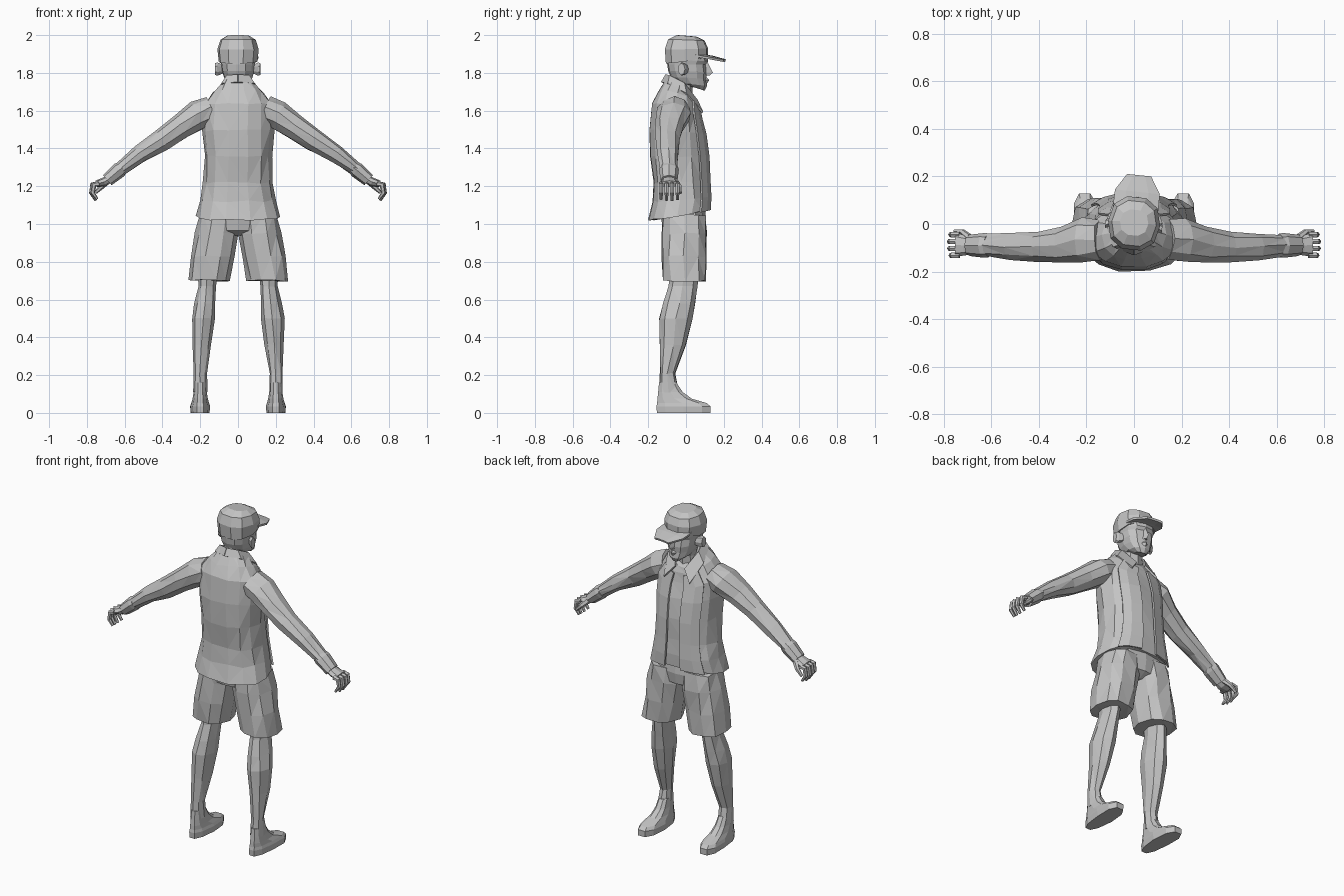
import bpy, bmesh, math, random
from mathutils import Vector, Matrix

if "Cube" in bpy.data.objects:
    bpy.data.objects.remove(bpy.data.objects["Cube"])

random.seed(4)
grey = bpy.data.materials.new("plain_grey")
grey.diffuse_color = (0.55, 0.55, 0.55, 1)
grey.use_nodes = True
grey.node_tree.nodes["Principled BSDF"].inputs["Base Color"].default_value = grey.diffuse_color


def finish(name, bm, solid=0.0, turn=0.0, side=1):
    """Turn a bmesh into a flat-shaded object, optionally mirrored, turned or thickened."""
    for v in bm.verts:
        v.co.x *= side
    if turn:
        bmesh.ops.rotate(bm, verts=bm.verts, cent=(0, 0.0, 0), matrix=Matrix.Rotation(turn, 3, 'Z'))
    bmesh.ops.recalc_face_normals(bm, faces=bm.faces)
    me = bpy.data.meshes.new(name)
    bm.to_mesh(me)
    bm.free()
    me.materials.append(grey)
    ob = bpy.data.objects.new(name, me)
    bpy.context.collection.objects.link(ob)
    if solid:
        m = ob.modifiers.new("thickness", 'SOLIDIFY')
        m.thickness, m.offset = solid, 0
    return ob


def skin(name, rings, closed=True, crease=0.0, **kw):
    """Loft a list of point rings; crease roughens and triangulates cloth."""
    bm = bmesh.new()
    rows = []
    for r in rings:
        rows.append([bm.verts.new(p) for p in r])
    n = len(rows[0])
    for a, b in zip(rows, rows[1:]):
        for i in range(n if closed else n - 1):
            j = (i + 1) % n
            bm.faces.new((a[i], a[j], b[j], b[i]))
    if closed:
        bm.faces.new(rows[0])
        bm.faces.new(rows[-1])
    if crease:
        for v in bm.verts:
            v.co += Vector([random.uniform(-crease, crease) for _ in range(3)])
        bmesh.ops.triangulate(bm, faces=bm.faces)
    return finish(name, bm, **kw)


def power(c, e):
    return math.copysign(abs(c) ** e, c)


def level(zb, zs, zf, cx, hx, yb, yf, angles, e=0.85):
    """Level ring with its own heights at back, side and front."""
    pts = []
    for a in angles:
        t = math.sin(a)
        z = zs + t * (zf - zb) / 2 + t * t * ((zf + zb) / 2 - zs)
        pts.append(Vector((cx + hx * power(math.cos(a), e),
                           (yb + yf) / 2 + (yf - yb) / 2 * power(t, e), z)))
    return pts


def around(n):
    return [2 * math.pi * i / n for i in range(n)]


def tube(path, n=8):
    """Rings across a path of (x, y, z, half height, half depth)."""
    rings = []
    for i, (x, y, z, a, b) in enumerate(path):
        p, q = path[max(i - 1, 0)], path[min(i + 1, len(path) - 1)]
        t = Vector((q[0] - p[0], 0, q[2] - p[2])).normalized()
        up = Vector((-t.z, 0, t.x))
        rings.append([Vector((x, y, z)) + up * a * math.cos(k) + Vector((0, b * math.sin(k), 0))
                      for k in around(n)])
    return rings


def stack(rows, n, e=0.85):
    """Level rings from (z, centre x, half width, back y, front y)."""
    return [level(z, z, z, cx, hx, yb, yf, around(n), e) for z, cx, hx, yb, yf in rows]


# Jacket body
body = [(1.02, 1.04, 1.08, .225, -.20, .115), (1.12, 1.13, 1.15, .20, -.18, .118),
        (1.22, 1.22, 1.24, .183, -.175, .113), (1.36, 1.36, 1.36, .178, -.195, .108),
        (1.50, 1.49, 1.48, .188, -.198, .092), (1.64, 1.62, 1.56, .188, -.182, .07),
        (1.70, 1.695, 1.62, .135, -.15, .058), (1.77, 1.75, 1.645, .075, -.108, .045)]
skin("jacket", [level(b, s, f, 0, hx, yb, yf, around(14))
                for b, s, f, hx, yb, yf in body], crease=.005)

# Open jacket fronts lying over the shirt, and the pointed collar
front = [math.radians(d) for d in (40, 58, 80)]
collar_top = [(0, -.105, 1.79), (.058, -.085, 1.785), (.075, -.01, 1.745), (.03, .058, 1.655)]
collar_low = [(0, -.128, 1.75), (.085, -.095, 1.742), (.118, 0, 1.69), (.085, .088, 1.59)]
for side, word in ((-1, "left"), (1, "right")):
    skin(word + "_jacket_front",
         [level(b, s, f - .005, 0, hx, yb, yf + .014, front) for b, s, f, hx, yb, yf in body[:7]],
         closed=False, solid=.01, side=side)
    skin(word + "_collar", [collar_top, collar_low], closed=False, solid=.01, side=side)

    # Sleeve and cuff
    skin(word + "_sleeve", tube([
        (.14, -.065, 1.605, .075, .085), (.21, -.067, 1.575, .078, .095),
        (.30, -.088, 1.515, .068, .076), (.40, -.097, 1.445, .061, .062),
        (.52, -.095, 1.368, .046, .057), (.63, -.09, 1.285, .034, .046)], 9),
        crease=.004, side=side)
    skin(word + "_cuff", tube([(.612, -.09, 1.298, .036, .05), (.63, -.09, 1.285, .042, .052),
                               (.692, -.09, 1.232, .035, .045)]), side=side)

    # Palm, curled fingers and thumb
    skin(word + "_palm", tube([(.67, -.09, 1.245, .022, .032), (.71, -.09, 1.222, .024, .042),
                               (.75, -.088, 1.212, .018, .05)], 8), side=side)
    for k in range(4):
        y = -.132 + k * .029
        d = .006 * abs(k - 1.6)
        skin(f"{word}_finger_{k + 1}", tube([
            (.735, y, 1.213, .015, .013), (.772 - d, y, 1.208, .015, .013),
            (.779 - d, y, 1.165, .012, .012), (.755 - d, y, 1.122 + d, .007, .008)], 6), side=side)
    skin(word + "_thumb", tube([(.69, -.06, 1.23, .018, .018), (.72, -.035, 1.20, .015, .013),
                                (.755, -.03, 1.165, .008, .009)], 6), side=side)

    # Shorts leg, bare leg and shoe
    skin(word + "_shorts_leg", stack([
        (1.05, .10, .105, -.125, .105), (.95, .115, .113, -.13, .112),
        (.83, .135, .112, -.13, .108), (.70, .157, .108, -.125, .108)], 10),
        crease=.006, side=side)
    skin(word + "_leg", stack([
        (.80, .16, .055, -.08, .075), (.67, .165, .046, -.095, .06), (.58, .175, .055, -.12, .048),
        (.50, .183, .062, -.14, .036), (.36, .191, .05, -.136, .0), (.21, .2, .034, -.138, -.058),
        (.11, .2, .036, -.145, -.035)], 8, 1), crease=.003, side=side)
    shoe = stack([(0, .2, .05, -.16, .135), (.035, .2, .053, -.162, .135), (.052, .2, .048, -.158, .115),
                  (.075, .2, .043, -.155, .035), (.11, .2, .038, -.15, -.015),
                  (.16, .2, .034, -.145, -.048)], 10, .8)
    for ring in shoe:
        for p in ring:  # broad toe, narrow heel
            p.x = .2 + (p.x - .2) * (1 + 1.0 * p.y) + .06 * max(p.y, 0)
    skin(word + "_shoe", shoe, side=side)

# Seat of the shorts joining both legs
skin("shorts_seat", stack([(1.09, 0, .18, -.14, .1), (1.03, 0, .205, -.132, .105),
                           (.965, 0, .19, -.12, .095), (.94, 0, .12, -.07, .05)], 12))

# Neck, head and face, turned slightly
TURN = math.radians(-6)
skin("neck", stack([(1.64, 0, .065, -.085, .03), (1.72, 0, .056, -.08, .035),
                    (1.80, 0, .06, -.085, .05)], 8))
skin("head", [level(*r, around(12)) for r in (
    (1.73, 1.72, 1.705, 0, .03, .02, .098), (1.745, 1.74, 1.73, 0, .058, -.045, .112),
    (1.775, 1.775, 1.765, 0, .075, -.08, .108), (1.81, 1.81, 1.80, 0, .086, -.095, .112),
    (1.845, 1.845, 1.845, 0, .09, -.1, .106), (1.86, 1.865, 1.862, 0, .094, -.1, .118),
    (1.90, 1.90, 1.90, 0, .095, -.1, .115))], turn=TURN)
skin("nose", [[Vector((-w, .09, z)), Vector((0, y, z - .004)), Vector((w, .09, z))]
              for z, w, y in ((1.86, .012, .115), (1.805, .018, .143), (1.79, .024, .125))], turn=TURN)
skin("lips", [[Vector((-w, .085, z)), Vector((0, y, z)), Vector((w, .085, z))]
              for z, w, y in ((1.775, .03, .112), (1.762, .036, .124), (1.745, .03, .113))], turn=TURN)
for side, word in ((-1, "left"), (1, "right")):
    skin(word + "_ear", [[Vector((side * x, .0 + s * math.cos(a) + dy, 1.82 + 1.7 * s * math.sin(a)))
                          for a in around(7)]
                         for x, s, dy in ((.08, .014, .01), (.108, .021, -.006), (.12, .019, -.012))],
         turn=TURN)

# Cap crown and visor
skin("cap", [level(*r, around(10)) for r in (
    (1.85, 1.86, 1.885, 0, .103, -.108, .118), (1.925, 1.925, 1.93, 0, .11, -.113, .118),
    (1.978, 1.975, 1.97, 0, .094, -.095, .10), (2.0, 1.996, 1.99, 0, .06, -.05, .062))], turn=TURN)
visor = [[Vector((x * w, y, z - drop * abs(x))) for x in (-1, -.5, .5, 1)]
         for w, y, z, drop in ((.095, .06, 1.905, .015), (.094, .135, 1.893, .015), (.05, .205, 1.87, .006))]
skin("cap_visor", visor, closed=False, solid=.012, turn=TURN)
